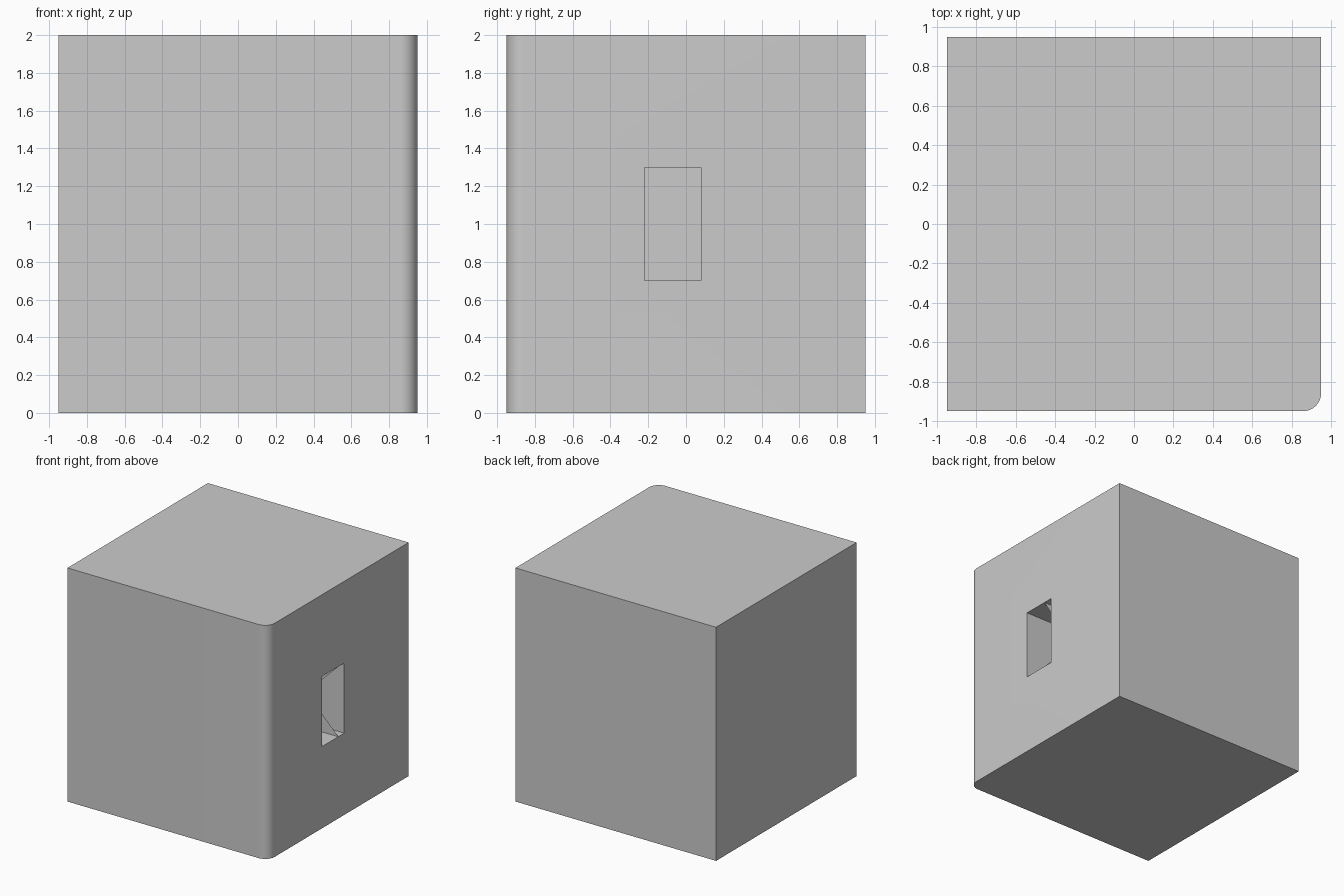
import bpy, bmesh
from math import cos, sin, pi

if "Cube" in bpy.data.objects:
    bpy.data.objects.remove(bpy.data.objects["Cube"])

H = 0.95          # half width of the block
R = 0.09          # radius of the one rounded upright edge
DEPTH = 0.45      # depth of the pocket
Y0, Y1, Z0, Z1 = -0.22, 0.08, 0.70, 1.30


def make(name, points, push=None):
    """One polygon, optionally extruded along push."""
    bm = bmesh.new()
    face = bm.faces.new([bm.verts.new(p) for p in points])
    if push:
        res = bmesh.ops.extrude_face_region(bm, geom=[face])
        verts = [v for v in res["geom"] if isinstance(v, bmesh.types.BMVert)]
        bmesh.ops.translate(bm, verts=verts, vec=push)
        # keep the starting cap so that the solid is closed
        bmesh.ops.holes_fill(bm, edges=bm.edges)
        bmesh.ops.recalc_face_normals(bm, faces=bm.faces)
    me = bpy.data.meshes.new(name)
    bm.to_mesh(me)
    bm.free()
    ob = bpy.data.objects.new(name, me)
    bpy.context.collection.objects.link(ob)
    return ob


# block with one rounded upright edge at the front right
N = 16
arc = [(H - R + R * cos(a), -H + R + R * sin(a), 0)
       for a in (-pi / 2 + pi / 2 * i / N for i in range(N + 1))]
block = make("block", [(-H, H, 0), (-H, -H, 0)] + arc + [(H, H, 0)], (0, 0, 2))

# rectangular pocket in the right side
x = H - DEPTH
cutter = make("pocket_cutter",
              [(x, Y0, Z0), (x, Y1, Z0), (x, Y1, Z1), (x, Y0, Z1)], (DEPTH + 0.2, 0, 0))
cutter.hide_render = True
mod = block.modifiers.new("pocket", 'BOOLEAN')
mod.operation = 'DIFFERENCE'
mod.solver = 'EXACT'
mod.object = cutter
bpy.context.view_layer.objects.active = block
block.select_set(True)
bpy.ops.object.modifier_apply(modifier=mod.name)
bpy.data.objects.remove(cutter)
bpy.ops.object.shade_smooth_by_angle(angle=pi / 6)

# thin divider inside the pocket with a V-shaped notch facing the opening
make("pocket_divider", [(H, 0, Z0), (H - 0.3, 0, 1.0), (H, 0, Z1), (x, 0, Z1), (x, 0, Z0)])
